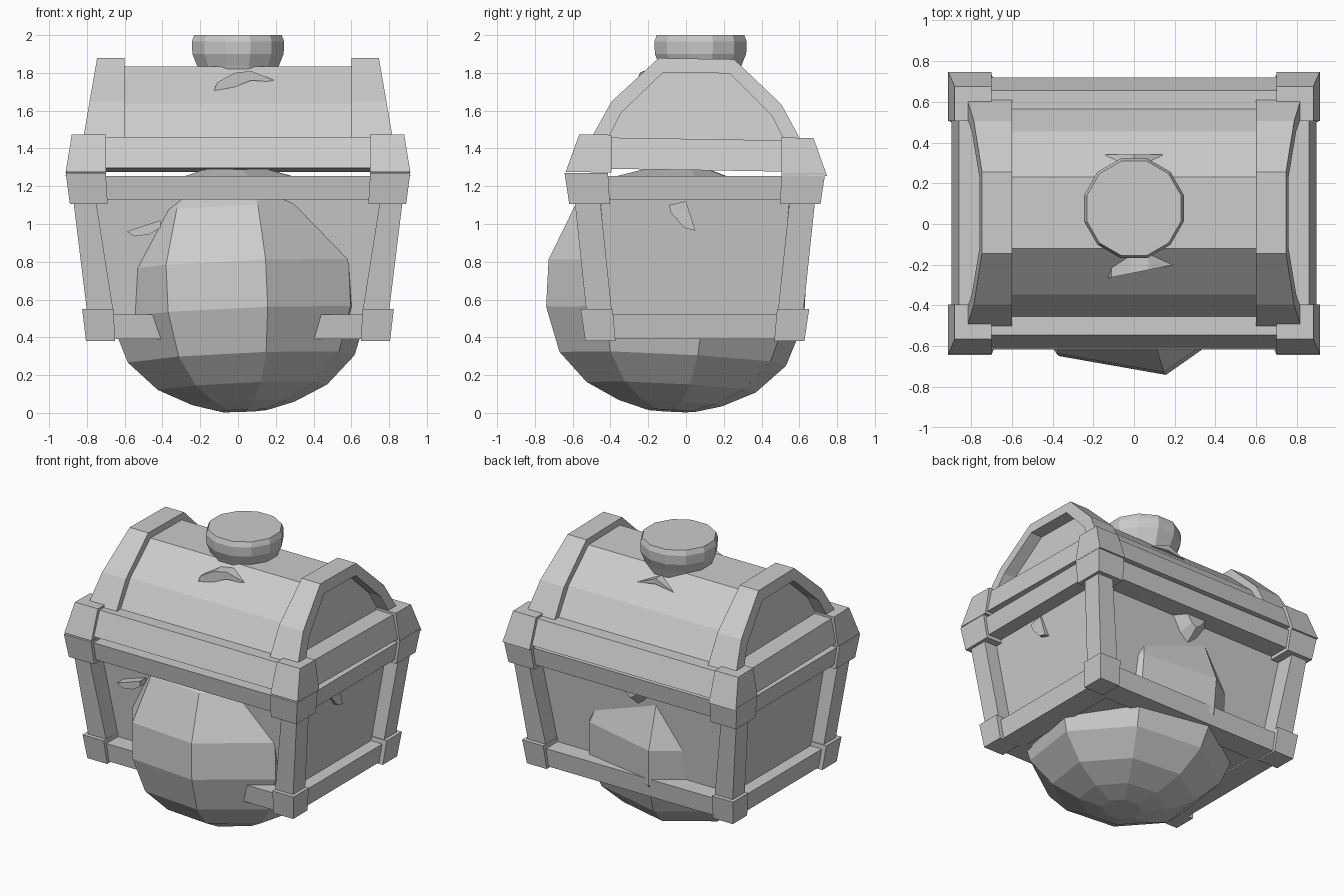
import bpy, bmesh, math
from mathutils import Matrix

if "Cube" in bpy.data.objects:
    bpy.data.objects.remove(bpy.data.objects["Cube"])

grey = bpy.data.materials.new("stone_grey")
grey.diffuse_color = (0.6, 0.6, 0.6, 1)
grey.use_nodes = True
grey.node_tree.nodes["Principled BSDF"].inputs["Base Color"].default_value = grey.diffuse_color

# tub stands straight, the lid dips slightly to the back, the jar leans
TUB = Matrix.Translation((0, 0.047, 0))
LID = Matrix(((1, 0, 0, 0), (0, 1, 0, 0.055), (0, -0.016, 1, 0), (0, 0, 0, 1)))
JAR = (Matrix.Translation((0, -0.05, 0.675)) @ Matrix.Rotation(math.radians(-3), 4, 'X')
       @ Matrix.Rotation(math.radians(-2.5), 4, 'Y') @ Matrix.Translation((0, 0, -0.675)))


def finish(name, bm, matrix=Matrix()):
    bmesh.ops.recalc_face_normals(bm, faces=bm.faces)
    me = bpy.data.meshes.new(name)
    bm.to_mesh(me)
    bm.free()
    me.materials.append(grey)
    me.transform(matrix)
    ob = bpy.data.objects.new(name, me)
    bpy.context.collection.objects.link(ob)
    return ob


def loft(bm, rings, cap_end=True):
    """Join rings of points into a closed skin."""
    vs = [[bm.verts.new(p) for p in r] for r in rings]
    n = len(vs[0])
    for a, b in zip(vs, vs[1:]):
        for i in range(n):
            j = (i + 1) % n
            bm.faces.new((a[i], a[j], b[j], b[i]))
    bm.faces.new(vs[0])
    if cap_end:
        bm.faces.new(vs[-1])


def rect(x0, x1, y0, y1, z):
    return [(x0, y0, z), (x1, y0, z), (x1, y1, z), (x0, y1, z)]


def block(bm, low, high, sx=1, sy=1):
    """Tapered block from two (x0, x1, y0, y1, z) rectangles."""
    loft(bm, [[(x * sx, y * sy, z) for x, y, z in rect(*r)] for r in (low, high)])


def four_corners(name, low, high, matrix=TUB):
    bm = bmesh.new()
    for sx in (1, -1):
        for sy in (1, -1):
            block(bm, low, high, sx, sy)
    finish(name, bm, matrix)


def rails(name, z0, z1, hx0, hx1, hy0, hy1, d=0.17):
    """Front, back and side rails; half sizes at the bottom and the top."""
    bm = bmesh.new()
    for s in (1, -1):
        block(bm, (-hx0 + .03, hx0 - .03, hy0 - d, hy0, z0),
              (-hx1 + .03, hx1 - .03, hy1 - d, hy1, z1), 1, s)
        block(bm, (hx0 - d, hx0, -hy0 + .03, hy0 - .03, z0),
              (hx1 - d, hx1, -hy1 + .03, hy1 - .03, z1), s, 1)
    finish(name, bm, TUB)


def revolve(name, profile, sides, offset, matrix):
    bm = bmesh.new()
    loft(bm, [[(r * math.cos(math.radians(offset) + math.tau * i / sides),
                r * math.sin(math.radians(offset) + math.tau * i / sides), z)
               for i in range(sides)] for r, z in profile])
    return finish(name, bm, matrix)


# chest tub: open tapered box, set well back inside its frame
bm = bmesh.new()
loft(bm, [rect(-.69, .69, -.435, .435, .40), rect(-.785, .785, -.51, .51, 1.24)], False)
tub = finish("tub", bm, TUB)
mod = tub.modifiers.new("wall", 'SOLIDIFY')
mod.thickness = 0.04
mod.offset = -1

# tub frame
four_corners("foot_block", (.65, .805, .42, .58, .38), (.66, .825, .435, .605, .55))
four_corners("post", (.66, .80, .44, .575, .54), (.75, .87, .50, .635, 1.11))
four_corners("rim_block", (.69, .89, .45, .665, 1.105), (.70, .912, .46, .69, 1.27))
rails("bottom_rail", .39, .52, .775, .792, .56, .575)
rails("rim_rail", 1.13, 1.255, .875, .892, .645, .663)

# lid base and its corner blocks
bm = bmesh.new()
block(bm, (-.895, .895, -.665, .665, 1.285), (-.86, .86, -.60, .60, 1.45))
finish("lid_base", bm, LID)
four_corners("lid_block", (.70, .912, .45, .692, 1.265), (.70, .88, .45, .62, 1.465), LID)


def arch(points):
    return points + [(-y, z) for y, z in reversed(points)]


def lean(x, z):
    return x - 0.17 * (z - 1.44)


# faceted barrel of the lid, ends leaning inward
barrel = arch([(.515, 1.44), (.40, 1.63), (.175, 1.83)])
bm = bmesh.new()
loft(bm, [[(s * lean(.73, z), y, z) for y, z in barrel] for s in (-1, 1)])
finish("lid_barrel", bm, LID)

# raised arch bands at both ends
outer = arch([(.56, 1.44), (.45, 1.64), (.20, 1.875)])
inner = arch([(.47, 1.44), (.40, 1.58), (.175, 1.80)])
hoop = outer + inner[::-1]
bm = bmesh.new()
for s in (-1, 1):
    loft(bm, [[(s * .60, y, z) for y, z in hoop],
              [(s * lean(.82, z), y, z) for y, z in hoop]])
finish("lid_band", bm, LID)

# round jar swelling out of the chest
revolve("jar_body", [(.13, .01), (.28, .05), (.46, .135), (.615, .285), (.70, .52), (.70, .77),
                     (.57, 1.07), (.40, 1.22), (.14, 1.30)], 8, -77.6, JAR)
# jar mouth above the lid
revolve("jar_mouth", [(.19, 1.74), (.225, 1.84), (.25, 1.90), (.253, 1.965), (.24, 2.0)],
        12, 15, Matrix.Translation((0, 0.077, 0)))


def chip(name, outline, axis, near, far, skew=0, tip=1):
    """Thin piece breaking through a wall; outline is (across, z)."""
    bm = bmesh.new()
    top = max(z for u, z in outline)
    rings = []
    for d, k in ((near, 1), (far, tip)):
        ring = [(u * k, d + skew * u, top + (z - top) * k) for u, z in outline]
        rings.append([(u, e, z) if axis == 'y' else (e, u, z) for u, e, z in ring])
    loft(bm, rings)
    finish(name, bm)


chip("lid_chip_front", [(-.13, 1.70), (-.11, 1.75), (-.02, 1.80), (.07, 1.81), (.22, 1.75),
                        (.07, 1.76), (-.03, 1.72)], 'y', -.12, -.24, .2)
chip("lid_chip_back", [(-.14, 1.73), (0, 1.79), (.14, 1.73), (0, 1.75)], 'y', .20, .34)
chip("front_chip", [(-.59, .96), (-.41, 1.02), (-.41, .98), (-.47, .945), (-.55, .935)],
     'y', -.38, -.51)
chip("side_chip", [(-.09, 1.10), (-.08, 1.06), (-.01, .98), (.05, .965), (0, 1.12)],
     'x', .70, .785)
chip("back_chip", [(-.16, 1.14), (.16, 1.14), (.07, 1.02), (0, .97), (-.07, 1.02)],
     'y', .52, .62, 0, .5)
